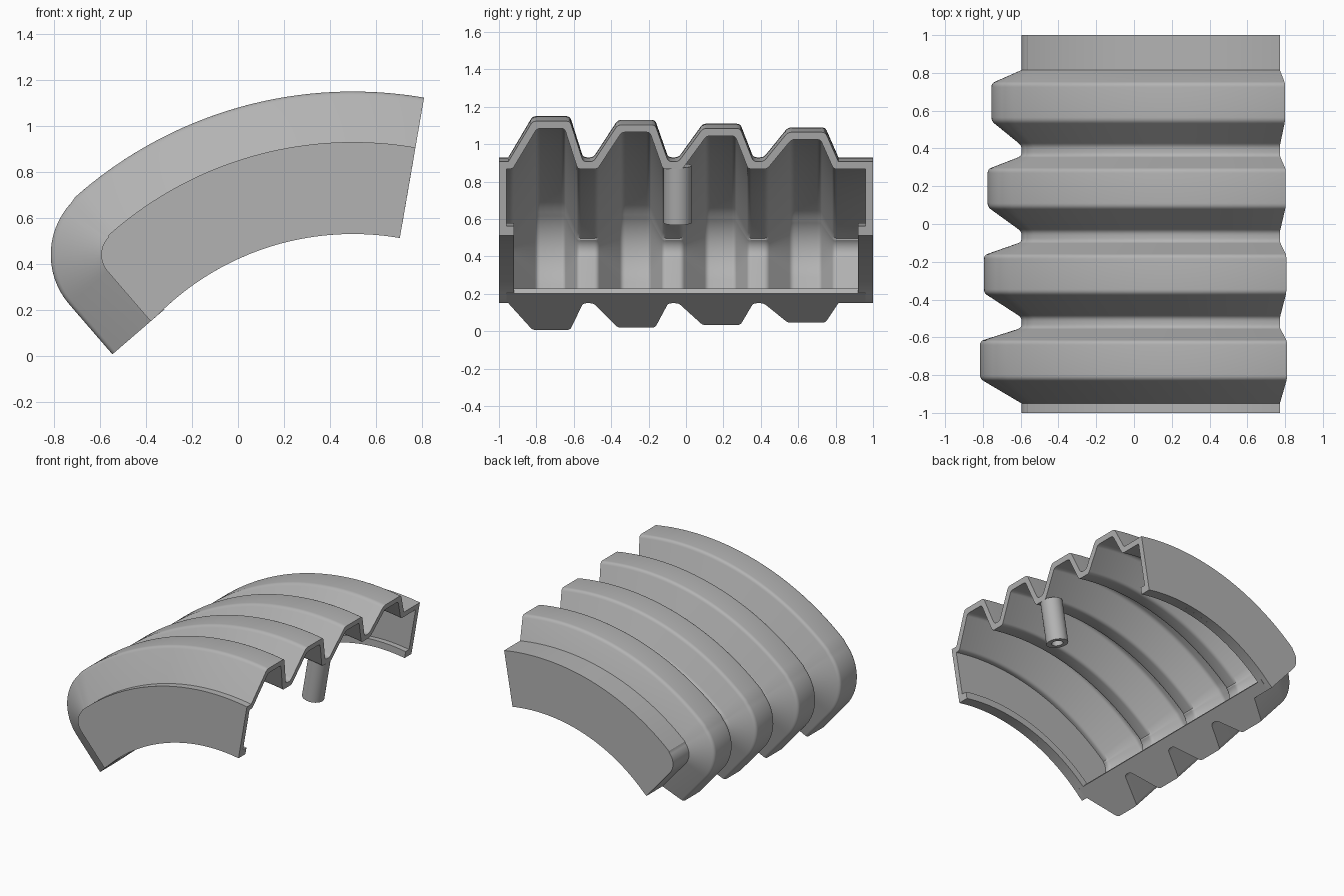
import bpy, bmesh
from math import sin, cos, radians, degrees, atan2, pi
from mathutils import Vector

if "Cube" in bpy.data.objects:
    bpy.data.objects.remove(bpy.data.objects["Cube"])

grey = bpy.data.materials.new("Mid grey")
grey.use_nodes = True
colour = (0.45, 0.45, 0.45, 1)
grey.diffuse_color = colour
grey.node_tree.nodes["Principled BSDF"].inputs["Base Color"].default_value = colour

# Main dimensions
ARC_C, ARC_R, FLOOR_R = Vector((0.5, -0.67)), 1.6, 1.2
BEND_C, BEND_R = Vector((-0.485, 0.44)), 0.11
CUT = radians(9.8)              # angle of the open end
TIP = radians(-47)              # angle of the lower end
WALL, SKIN, LIP, FOOT = 0.96, 0.04, 0.08, 0.035
BEND_START = atan2(-0.985, 1.11)
BEND_END = radians(-130.8)
STRAIGHT = 0.288


def polar(centre, radius, angle):
    return centre + radius * Vector((sin(angle), cos(angle)))


def spread(a, b, n):
    return [a + (b - a) * i / n for i in range(n + 1)]


def straight(offset, distance):
    """Point on the straight lower part, past the bend."""
    along = Vector((-cos(BEND_END), sin(BEND_END)))
    return polar(BEND_C, BEND_R + offset, BEND_END) + along * distance


def path(offset, length):
    """Side path at a distance outside the base surface."""
    pts = [polar(ARC_C, ARC_R + offset, a) for a in spread(CUT, BEND_START, 36)]
    pts += [polar(BEND_C, BEND_R + offset, a) for a in spread(BEND_START, BEND_END, 16)[1:]]
    return pts + [straight(offset, length)]


def loft(name, rings):
    """Skin closed rings of equal size and cap both ends."""
    bm = bmesh.new()
    rows = [[bm.verts.new(p) for p in ring] for ring in rings]
    n = len(rows[0])
    for a, b in zip(rows, rows[1:]):
        for i in range(n):
            j = (i + 1) % n
            bm.faces.new((a[i], a[j], b[j], b[i]))
    bm.faces.new(rows[0])
    bm.faces.new(rows[-1])
    bmesh.ops.recalc_face_normals(bm, faces=bm.faces[:])
    return finish(name, bm)


def finish(name, bm):
    mesh = bpy.data.meshes.new(name)
    bm.to_mesh(mesh)
    bm.free()
    mesh.materials.append(grey)
    obj = bpy.data.objects.new(name, mesh)
    bpy.context.collection.objects.link(obj)
    bpy.ops.object.select_all(action='DESELECT')
    obj.select_set(True)
    bpy.context.view_layer.objects.active = obj
    bpy.ops.object.shade_smooth_by_angle(angle=radians(32))
    return obj


def rounded(pts, size):
    """Replace inner corners with short curves."""
    out = [pts[0]]
    for a, b, c in zip(pts, pts[1:], pts[2:]):
        p = b + (a - b).normalized() * size
        q = b + (c - b).normalized() * size
        out += [p * (1 - t) ** 2 + b * 2 * t * (1 - t) + q * t * t for t in spread(0, 1, 4)]
    return out + [pts[-1]]


def inset(pts, distance):
    """Mitred parallel of a polyline, on its lower side."""
    out = [pts[0] - Vector((0, distance))]
    for a, b, c in zip(pts, pts[1:], pts[2:]):
        u, v = (b - a).normalized(), (c - b).normalized()
        n1, n2 = Vector((u.y, -u.x)), Vector((v.y, -v.x))
        out.append(b + (n1 + n2) * distance / (1 + n1.dot(n2)))
    return out + [pts[-1] - Vector((0, distance))]


# Rib profile along y: four ribs, each a little lower than the last
corners = [Vector((-WALL, 0))]
for k in range(4):
    shift, height = 0.455 * k, 0.22 - 0.02 * k
    corners += [Vector((y + shift, o)) for y, o in
                ((-0.95, 0), (-0.82, height), (-0.62, height), (-0.55, 0))]
corners.append(Vector((WALL, 0)))
outer = [corners[0]] + rounded(corners[1:-1], 0.02) + [corners[-1]]
inner = rounded(inset(corners, SKIN), 0.018)


def to_rings(section, paths):
    return [[(p.x, s.x, p.y) for s, p in zip(section, row)] for row in zip(*paths)]


# Ribbed shell
section = outer + inner[::-1]
loft("ribbed_shell", to_rings(section, [path(s.y, STRAIGHT - FOOT) for s in section]))

# Solid foot closing the lower end, with an inward lip
section = outer + [Vector((WALL, -LIP)), Vector((-WALL, -LIP))]
loft("lower_foot", to_rings(section, [[straight(s.y, d) for d in (STRAIGHT - FOOT, STRAIGHT)]
                                      for s in section]))

# End walls and their inner lips
wall_side = path(0, STRAIGHT) + [polar(ARC_C, FLOOR_R, a) for a in spread(TIP, CUT, 36)[1:]]
angles = spread(radians(-44), CUT, 32)
lip_side = [polar(ARC_C, FLOOR_R, a) for a in angles]
lip_side += [polar(ARC_C, FLOOR_R + 0.05, a) for a in angles[::-1]]
for side, label in ((-1, "front"), (1, "back")):
    for part, shape, y0, y1 in (("wall", wall_side, 1, WALL), ("lip", lip_side, WALL, 0.92)):
        loft(label + "_" + part, [[(p.x, side * y, p.y) for p in shape] for y in (y0, y1)])

# Hollow post under the middle valley, parallel to the open end
base, axis = Vector((0.64, -0.045, 0.58)), Vector((sin(CUT), 0, cos(CUT)))
side_dir = Vector((cos(CUT), 0, -sin(CUT)))
rings = []
for radius, depth in ((0.075, 0.31), (0.075, 0), (0.04, 0), (0.04, 0.28)):
    rings.append([base + axis * depth + radius * (side_dir * cos(a) + Vector((0, sin(a), 0)))
                  for a in spread(0, 2 * pi, 32)[:-1]])
loft("hollow_post", rings)
